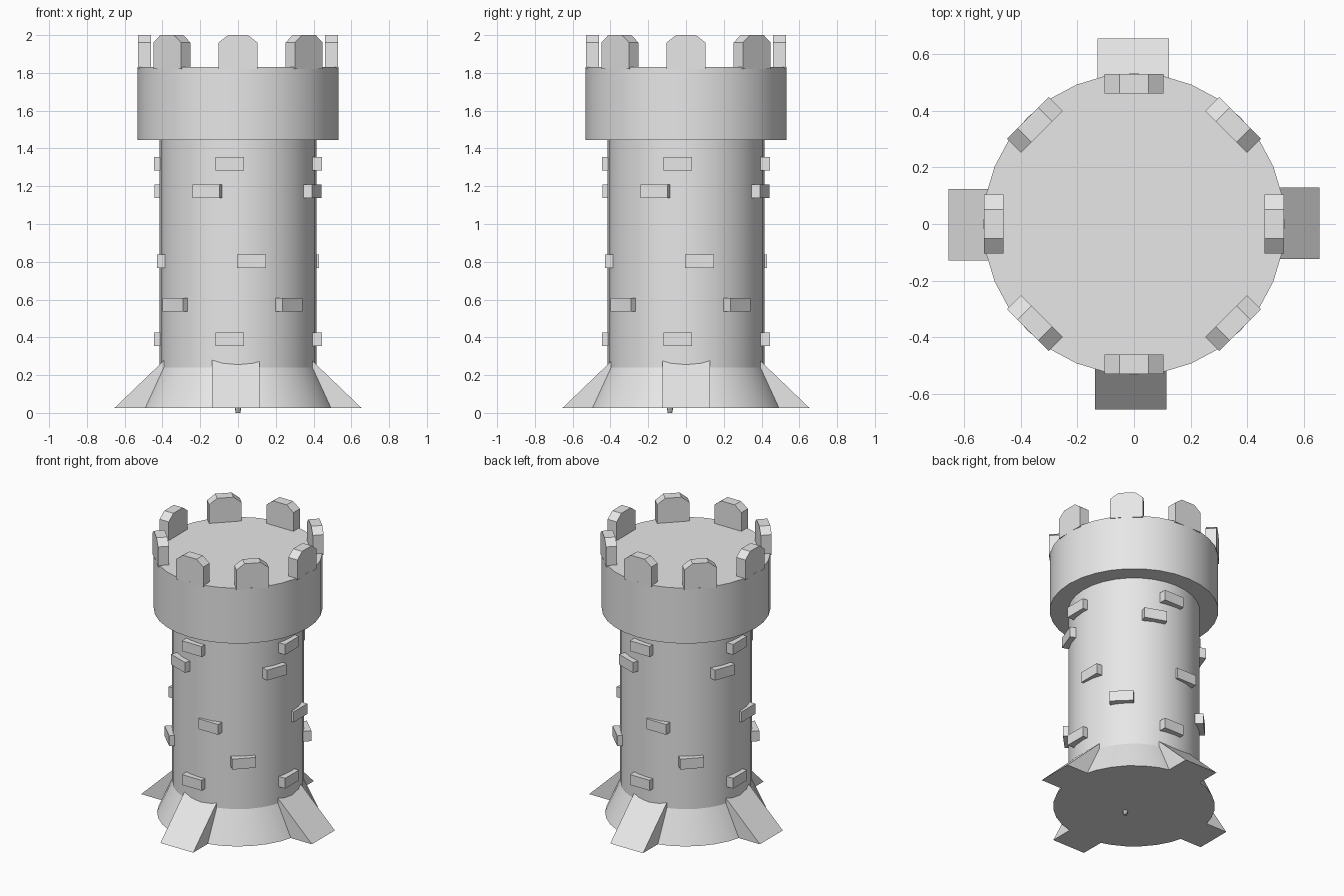
import bpy
import math
from mathutils import Matrix

cube = bpy.data.objects.get("Cube")
if cube:
    bpy.data.objects.remove(cube, do_unlink=True)

stone = bpy.data.materials.new("light_grey_stone")
stone.use_nodes = True
stone.diffuse_color = (0.8, 0.8, 0.8, 1)
stone.node_tree.nodes["Principled BSDF"].inputs["Base Color"].default_value = (0.8, 0.8, 0.8, 1)


def cone(name, r_bottom, r_top, z0, z1, sides=32, x=0, y=0):
    """Upright round part between two heights."""
    bpy.ops.mesh.primitive_cone_add(vertices=sides, radius1=r_bottom, radius2=r_top,
                                    depth=z1 - z0, location=(x, y, (z0 + z1) / 2))
    ob = bpy.context.object
    ob.name = name
    ob.data.materials.append(stone)
    bpy.ops.object.shade_smooth_by_angle(angle=math.radians(30))
    return ob


def prism(name, profile, axis, start, end, turn=0.0):
    """Extrude a flat profile along x or y, then turn it about the tower axis."""
    n = len(profile)
    verts = []
    for d in (start, end):
        for a, z in profile:
            verts.append((a, d, z) if axis == "y" else (d, a, z))
    faces = [tuple(range(n)), tuple(reversed(range(n, 2 * n)))]
    faces += [(i, i + n, (i + 1) % n + n, (i + 1) % n) for i in range(n)]
    if axis == "x":
        faces = [tuple(reversed(f)) for f in faces]
    mesh = bpy.data.meshes.new(name)
    mesh.from_pydata(verts, [], faces)
    mesh.transform(Matrix.Rotation(turn, 4, "Z"))
    mesh.update()
    mesh.materials.append(stone)
    ob = bpy.data.objects.new(name, mesh)
    bpy.context.collection.objects.link(ob)
    return ob


# Round body: flared foot, shaft, overhanging crown, small peg underneath
cone("flared_foot", 0.51, 0.415, 0.025, 0.24)
cone("shaft", 0.415, 0.415, 0.2, 1.5)
cone("crown", 0.532, 0.532, 1.445, 1.83)
cone("base_peg", 0.012, 0.018, 0.0, 0.03, sides=8, y=-0.085)

# Eight battlements with chamfered tops
merlon = [(-0.104, 1.82), (0.104, 1.82), (0.104, 1.96),
          (0.052, 2.0), (-0.052, 2.0), (-0.104, 1.96)]
for i in range(8):
    prism(f"battlement_{i + 1}", merlon, "y", -0.53, -0.46, i * math.pi / 4)

# Four sloping wedge buttresses, the front one slightly off centre
wedge = [(0.655, 0.025), (0.38, 0.289), (0.38, 0.025)]
for i, side in enumerate(("right", "back", "left", "front")):
    shift = -0.012 if side == "front" else 0.002
    prism(f"buttress_{side}", wedge, "x", 0, 1).data.clear_geometry()
    bpy.data.objects.remove(bpy.data.objects[f"buttress_{side}"], do_unlink=True)
    prism(f"buttress_{side}", wedge, "y", shift - 0.126, shift + 0.126, i * math.pi / 2)

# Raised bricks: height, turn in degrees, sideways shift, outer distance
bricks = [(1.32, 0, -0.043, 0.446), (1.173, -20, -0.017, 0.45), (0.803, 0, 0.072, 0.43),
          (0.573, -44, -0.048, 0.447), (0.39, 0, -0.043, 0.446)]
for row, (z, turn, shift, out) in enumerate(bricks):
    lo, hi = shift - 0.076, shift + 0.076
    face = [(lo, z - 0.036), (hi, z - 0.036), (hi, z + 0.036), (lo, z + 0.036)]
    for i in range(4):
        prism(f"brick_{row + 1}_{i + 1}", face, "y", -out, -out + 0.07,
              math.radians(turn) + i * math.pi / 2)
